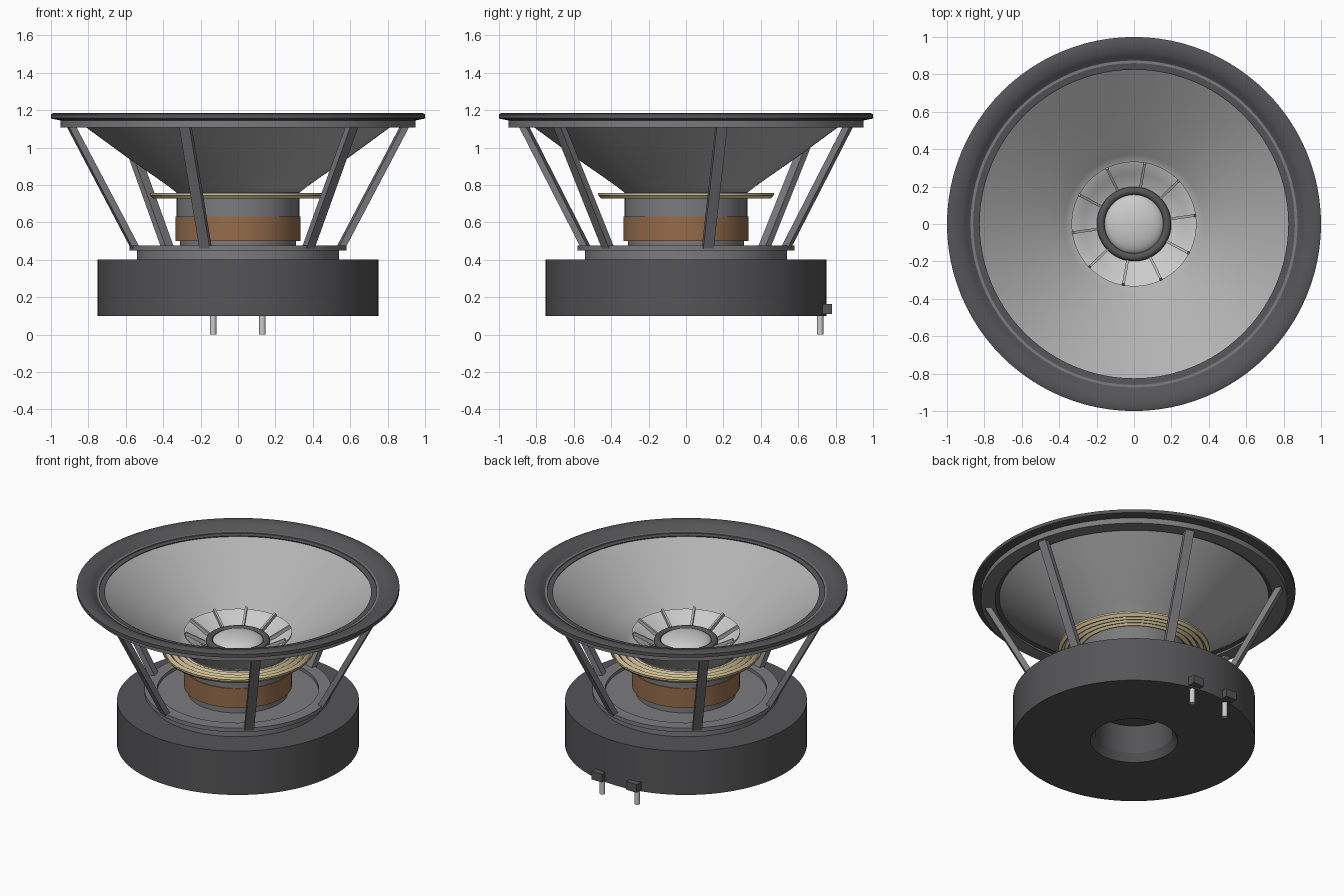
import bpy, bmesh
from math import pi, cos, sin, radians
from mathutils import Matrix, Vector

if "Cube" in bpy.data.objects:
    bpy.data.objects.remove(bpy.data.objects["Cube"])


def material(name, rgb):
    m = bpy.data.materials.new(name)
    m.diffuse_color = (*rgb, 1)
    m.use_nodes = True
    m.node_tree.nodes["Principled BSDF"].inputs["Base Color"].default_value = m.diffuse_color
    return m


DARK = material("dark", (0.09, 0.09, 0.095))
STEEL = material("steel", (0.2, 0.2, 0.21))
CONE = material("cone_paper", (0.45, 0.45, 0.45))
SPIDER = material("spider_cloth", (0.62, 0.52, 0.3))
COPPER = material("copper", (0.3, 0.15, 0.07))
LIGHT = material("light", (0.75, 0.75, 0.75))


def finish(name, bm, mat, angle=40):
    bmesh.ops.remove_doubles(bm, verts=bm.verts, dist=1e-5)
    bmesh.ops.recalc_face_normals(bm, faces=bm.faces)
    me = bpy.data.meshes.new(name)
    bm.to_mesh(me)
    bm.free()
    ob = bpy.data.objects.new(name, me)
    bpy.context.collection.objects.link(ob)
    me.materials.append(mat)
    bpy.ops.object.select_all(action='DESELECT')
    ob.select_set(True)
    bpy.context.view_layer.objects.active = ob
    bpy.ops.object.shade_smooth_by_angle(angle=radians(angle))
    return ob


def lathe(name, profile, mat, closed=True, seg=96):
    """Revolve (radius, z) points about the z axis."""
    bm = bmesh.new()
    rings = [[bm.verts.new((r * cos(2 * pi * i / seg), r * sin(2 * pi * i / seg), z))
              for i in range(seg)] for r, z in profile]
    pairs = list(zip(rings, rings[1:])) + ([(rings[-1], rings[0])] if closed else [])
    for a, b in pairs:
        for i in range(seg):
            j = (i + 1) % seg
            bm.faces.new((a[i], a[j], b[j], b[i]))
    return finish(name, bm, mat)


def tube(name, r0, r1, z0, z1, mat):
    return lathe(name, [(r0, z0), (r1, z0), (r1, z1), (r0, z1)], mat)


def shell(points, t):
    """Closed profile: the points and the same points lowered by t."""
    return points + [(r, z - t) for r, z in reversed(points)]


def bar(name, p, q, width, thick, mat, angle=0):
    """Rectangular bar between two (radius, z) points, turned about z."""
    p, q = Vector((p[0], 0, p[1])), Vector((q[0], 0, q[1]))
    d = (q - p).normalized()
    side = Vector((0, 1, 0))
    rot = Matrix((d.cross(side), side, d)).transposed().to_4x4()
    size = Matrix.Diagonal((thick, width, (q - p).length, 1))
    bm = bmesh.new()
    bmesh.ops.create_cube(bm, size=1, matrix=Matrix.Rotation(angle, 4, 'Z')
                          @ Matrix.Translation((p + q) / 2) @ rot @ size)
    return finish(name, bm, mat)


# Magnet with a blind vent in the underside, and the plates above it
lathe("back_plate", [(0.0, 0.34), (0.235, 0.34), (0.24, 0.15), (0.27, 0.10),
                     (0.75, 0.10), (0.75, 0.15), (0.24, 0.15)], DARK, closed=False)
tube("magnet", 0.29, 0.75, 0.15, 0.40, DARK)
tube("top_plate", 0.26, 0.54, 0.40, 0.455, STEEL)
lathe("pole_piece", [(0, 0.35), (0.26, 0.35), (0.26, 0.52), (0, 0.52)], STEEL, closed=False)

# Basket: two rings joined by six struts
tube("basket_lower_ring", 0.50, 0.58, 0.45, 0.477, STEEL)
tube("basket_upper_ring", 0.86, 0.95, 1.108, 1.145, STEEL)
for k in range(6):
    bar(f"basket_strut_{k + 1}", (0.56, 0.46), (0.915, 1.12), 0.058, 0.035,
        STEEL, radians(12 + 60 * k))

# Rim gasket and rolled surround
lathe("surround", [(0.86, 1.14), (0.95, 1.145), (1.0, 1.155), (1.0, 1.178), (0.985, 1.185),
                   (0.95, 1.183), (0.92, 1.176), (0.90, 1.165), (0.88, 1.148),
                   (0.86, 1.138), (0.835, 1.142), (0.825, 1.138), (0.83, 1.125),
                   (0.86, 1.12)], DARK)

# Cone and the neck that closes it
lathe("cone", shell([(0.84, 1.14), (0.72, 1.052), (0.58, 0.95), (0.45, 0.86),
                     (0.37, 0.803), (0.33, 0.772), (0.19, 0.772)], 0.012), CONE)

# Corrugated spider
waves = [(0.32 + 0.15 * i / 36, 0.747 + 0.009 * cos(i * pi / 4.5)) for i in range(37)]
lathe("spider", shell(waves, 0.012), SPIDER)

# Voice coil on its former
tube("coil_former", 0.30, 0.328, 0.60, 0.765, STEEL)
tube("voice_coil", 0.29, 0.334, 0.50, 0.632, COPPER)
tube("coil_skirt", 0.285, 0.31, 0.45, 0.50, STEEL)

# Small inner cone with ten ribs
lathe("inner_cone", shell([(0.334, 0.868), (0.31, 0.858), (0.27, 0.832), (0.23, 0.806),
                           (0.19, 0.79)], 0.01), LIGHT)
for k in range(10):
    bar(f"inner_rib_{k + 1}", (0.19, 0.797), (0.33, 0.878), 0.014, 0.024,
        CONE, radians(8 + 36 * k))

# Trim ring and dust cap
lathe("trim_ring", [(0.177 + 0.022 * cos(2 * pi * i / 12), 0.805 + 0.022 * sin(2 * pi * i / 12))
                    for i in range(12)], DARK)
tube("trim_ring_base", 0.16, 0.195, 0.765, 0.805, DARK)
lathe("dust_cap", [(0.16 * cos(pi * i / 20), 0.80 + 0.055 * sin(pi * i / 20))
                   for i in range(11)], LIGHT, closed=False)

# Terminals at the back: block and pin, one each side
for side, x in (("left", -0.133), ("right", 0.13)):
    bm = bmesh.new()
    bmesh.ops.create_cube(bm, size=1, matrix=Matrix.Translation((x, 0.745, 0.137))
                          @ Matrix.Diagonal((0.08, 0.07, 0.055, 1)))
    finish(f"terminal_block_{side}", bm, DARK)
    bm = bmesh.new()
    bmesh.ops.create_cone(bm, cap_ends=True, segments=24, radius1=0.017, radius2=0.017,
                          depth=0.12, matrix=Matrix.Translation((x, 0.717, 0.06)))
    finish(f"terminal_pin_{side}", bm, LIGHT)
